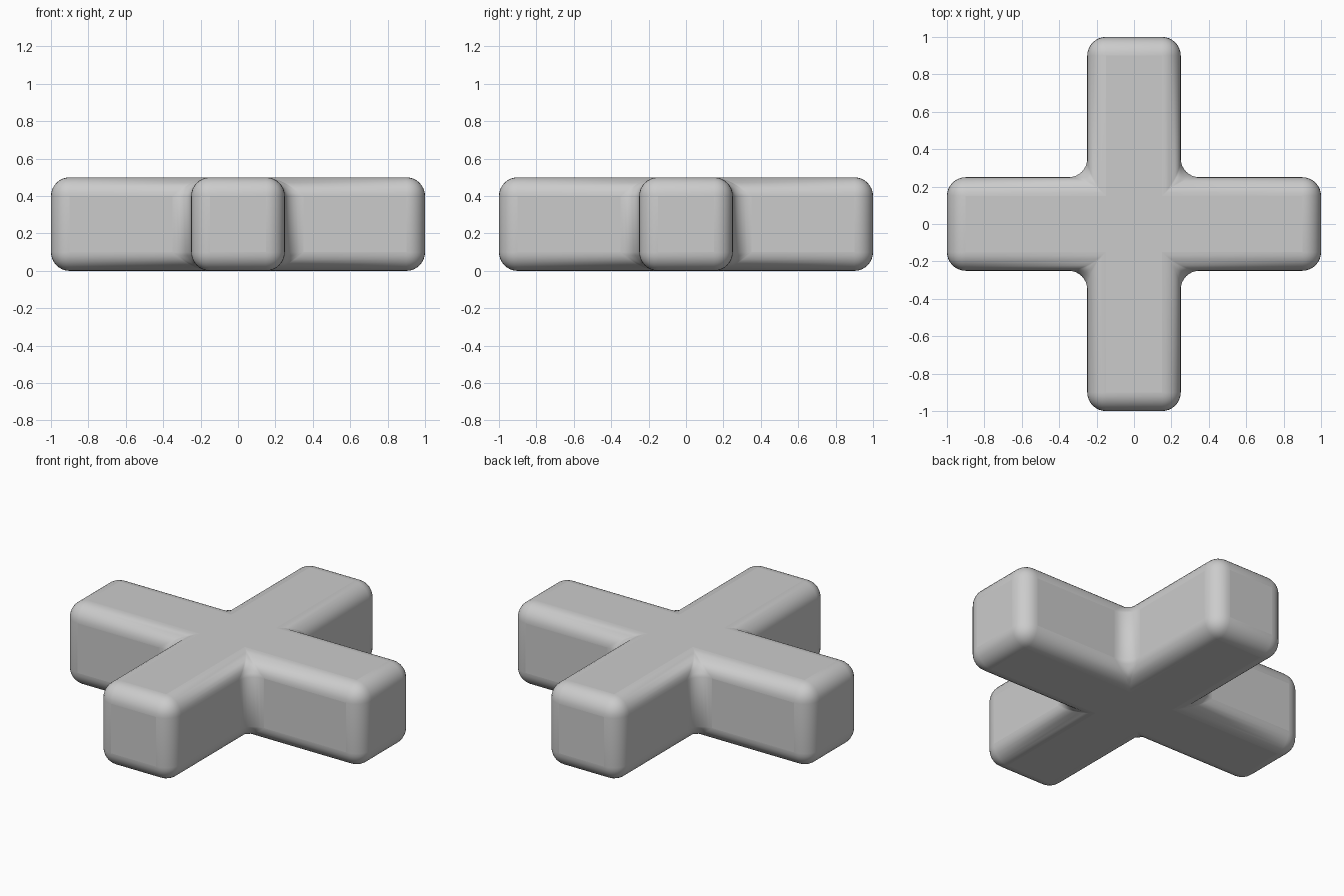
import bpy, bmesh
from mathutils import Vector

if "Cube" in bpy.data.objects:
    bpy.data.objects.remove(bpy.data.objects["Cube"])

HALF, REACH, HEIGHT, ROUND = 0.25, 1.0, 0.5, 0.1

# Central cube
bm = bmesh.new()
bmesh.ops.create_cube(bm, size=HEIGHT)
bmesh.ops.translate(bm, verts=bm.verts, vec=(0, 0, HEIGHT / 2))

# Four arms pulled out of the cube's sides
for face in [f for f in bm.faces if abs(f.normal.z) < 0.5]:
    direction = Vector(face.normal)
    arm = bmesh.ops.extrude_discrete_faces(bm, faces=[face])["faces"][0]
    bmesh.ops.translate(bm, verts=arm.verts, vec=direction * (REACH - HALF))

mesh = bpy.data.meshes.new("plus_block")
bm.to_mesh(mesh)
bm.free()
block = bpy.data.objects.new("plus_block", mesh)
bpy.context.collection.objects.link(block)

# Rounded edges and filleted inner corners
bevel = block.modifiers.new("rounded_edges", 'BEVEL')
bevel.width = ROUND
bevel.segments = 8
bevel.limit_method = 'ANGLE'

# Smooth shading
bpy.context.view_layer.objects.active = block
block.select_set(True)
bpy.ops.object.shade_smooth_by_angle()
